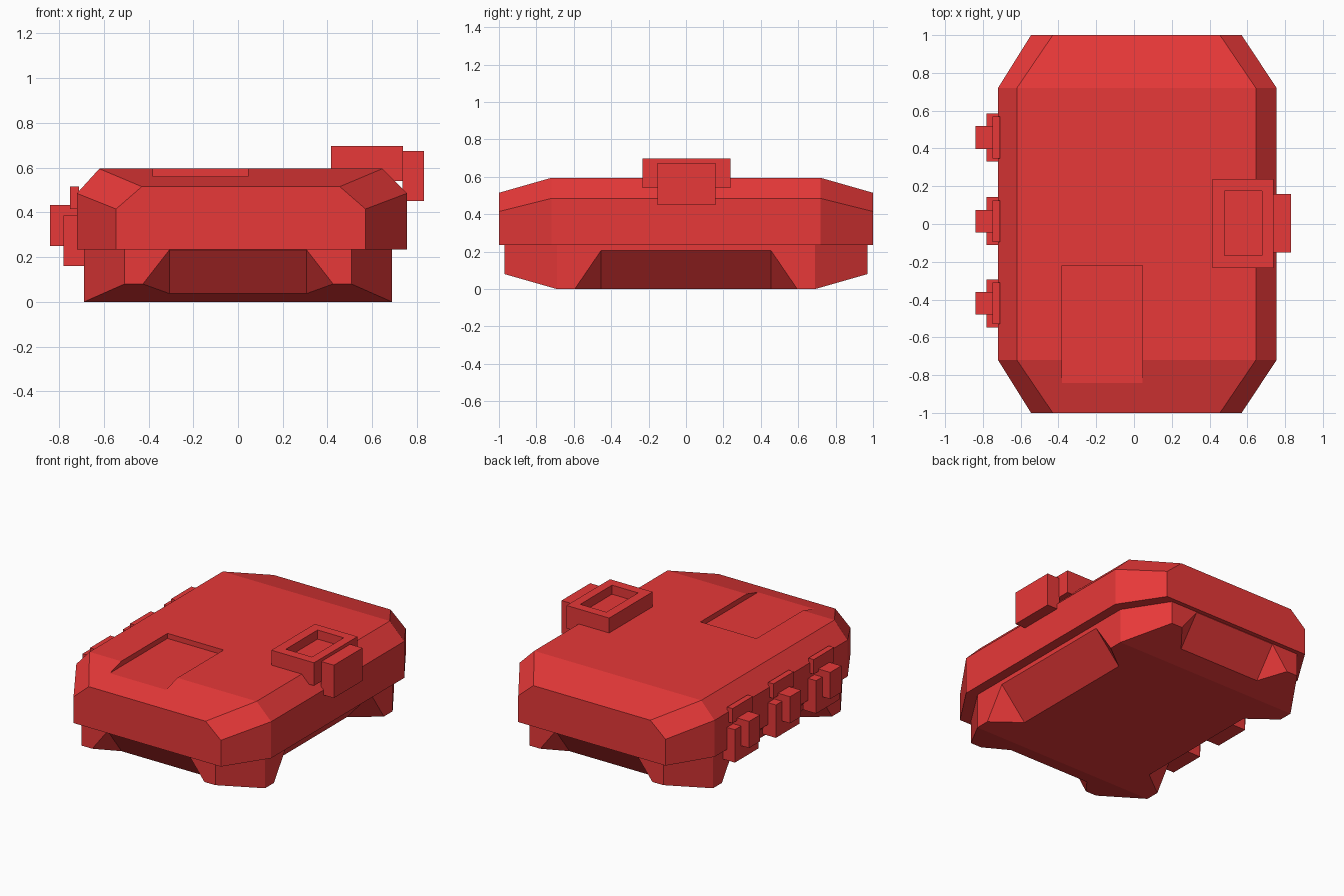
import bpy, bmesh
from mathutils import Vector

if "Cube" in bpy.data.objects:
    bpy.data.objects.remove(bpy.data.objects["Cube"])

red = bpy.data.materials.new("red_paint")
red.diffuse_color = (0.8, 0.04, 0.04, 1)
red.use_nodes = True
red.node_tree.nodes["Principled BSDF"].inputs["Base Color"].default_value = red.diffuse_color


def finish(name, bm):
    bmesh.ops.recalc_face_normals(bm, faces=bm.faces)
    me = bpy.data.meshes.new(name)
    bm.to_mesh(me)
    bm.free()
    me.materials.append(red)
    ob = bpy.data.objects.new(name, me)
    bpy.context.collection.objects.link(ob)
    return ob


def box(name, x, y, z):
    bm = bmesh.new()
    bmesh.ops.create_cube(bm, size=1)
    for v in bm.verts:
        v.co = [r[0] if c < 0 else r[1] for c, r in zip(v.co, (x, y, z))]
    return finish(name, bm)


def loft(name, sections):
    """Skin (y, profile) cross-sections along y and cap both ends."""
    bm = bmesh.new()
    rings = [[bm.verts.new((x, y, z)) for x, z in prof] for y, prof in sections]
    n = len(rings[0])
    for a, b in zip(rings, rings[1:]):
        for i in range(n):
            j = (i + 1) % n
            bm.faces.new((a[i], a[j], b[j], b[i]))
    bm.faces.new(rings[0])
    bm.faces.new(rings[-1])
    return finish(name, bm)


def hull(name, points):
    bm = bmesh.new()
    for p in points:
        bm.verts.new(p)
    bmesh.ops.convex_hull(bm, input=bm.verts)
    return finish(name, bm)


def cut(target, cutter):
    mod = target.modifiers.new("cut", "BOOLEAN")
    mod.operation = "DIFFERENCE"
    mod.solver = "EXACT"
    mod.object = cutter
    bpy.context.view_layer.objects.active = target
    bpy.ops.object.modifier_apply(modifier=mod.name)
    bpy.data.objects.remove(cutter)


# Upper shell: octagonal plan with chamfered top edges
wide = [(-0.72, 0.235), (0.755, 0.235), (0.755, 0.485),
        (0.645, 0.595), (-0.62, 0.595), (-0.72, 0.485)]
end = [(-0.545, 0.235), (0.57, 0.235), (0.57, 0.415),
       (0.455, 0.515), (-0.43, 0.515), (-0.545, 0.415)]
shell = loft("upper_shell", [(-1, end), (-0.72, wide), (0.72, wide), (1, end)])

# Shallow recess in the lid, open toward the front slope
cut(shell, box("lid_cutter", (-0.38, 0.045), (-1.2, -0.22), (0.56, 0.8)))


# Lower base with lifted ends
def base_profile(w, z):
    return [(-w, z), (w, z), (w, 0.235), (-w, 0.235)]


base = loft("lower_base", [(-0.97, base_profile(0.507, 0.08)),
                           (-0.69, base_profile(0.688, 0)),
                           (0.69, base_profile(0.688, 0)),
                           (0.97, base_profile(0.507, 0.08))])


# Sloped scoops on all four sides of the base, leaving corner feet
def scoop(top, outer, inner, sign, along_y):
    """Points are (outward, sideways, z); extended past the base surface."""
    top, outer, inner = map(Vector, (top, outer, inner))
    outer = top + (outer - top) * 1.7
    inner = top + (inner - top) * 1.7
    out = Vector((0.3, 0, 0))
    pts = []
    for p in (top, outer, inner, top + out, outer + out):
        for s in (-1, 1):
            d, w = p.x * sign, p.y * s
            pts.append((w, d, p.z) if along_y else (d, w, p.z))
    return hull("scoop_cutter", pts)


for s in (-1, 1):
    cut(base, scoop((0.688, 0.455, 0.205), (0.688, 0.595, 0),
                    (0.505, 0.455, 0), s, False))
    cut(base, scoop((0.97, 0.307, 0.232), (0.97, 0.425, 0.08),
                    (0.82, 0.307, 0.037), s, True))

# Three latches on the left side
for i, y in enumerate((-0.42, 0.015, 0.458), 1):
    box(f"latch_plate_{i}", (-0.78, -0.68), (y - 0.127, y + 0.127), (0.16, 0.385))
    box(f"latch_catch_{i}", (-0.75, -0.71), (y - 0.11, y + 0.11), (0.415, 0.515))
    box(f"latch_lever_{i}", (-0.84, -0.715), (y - 0.06, y + 0.06), (0.25, 0.432))

# Buckle on the right top edge with a sunken window, and its side tab
buckle = box("buckle", (0.415, 0.738), (-0.232, 0.238), (0.54, 0.697))
cut(buckle, box("window_cutter", (0.48, 0.678), (-0.168, 0.175), (0.635, 0.9)))
box("buckle_tab", (0.735, 0.832), (-0.152, 0.158), (0.45, 0.675))
